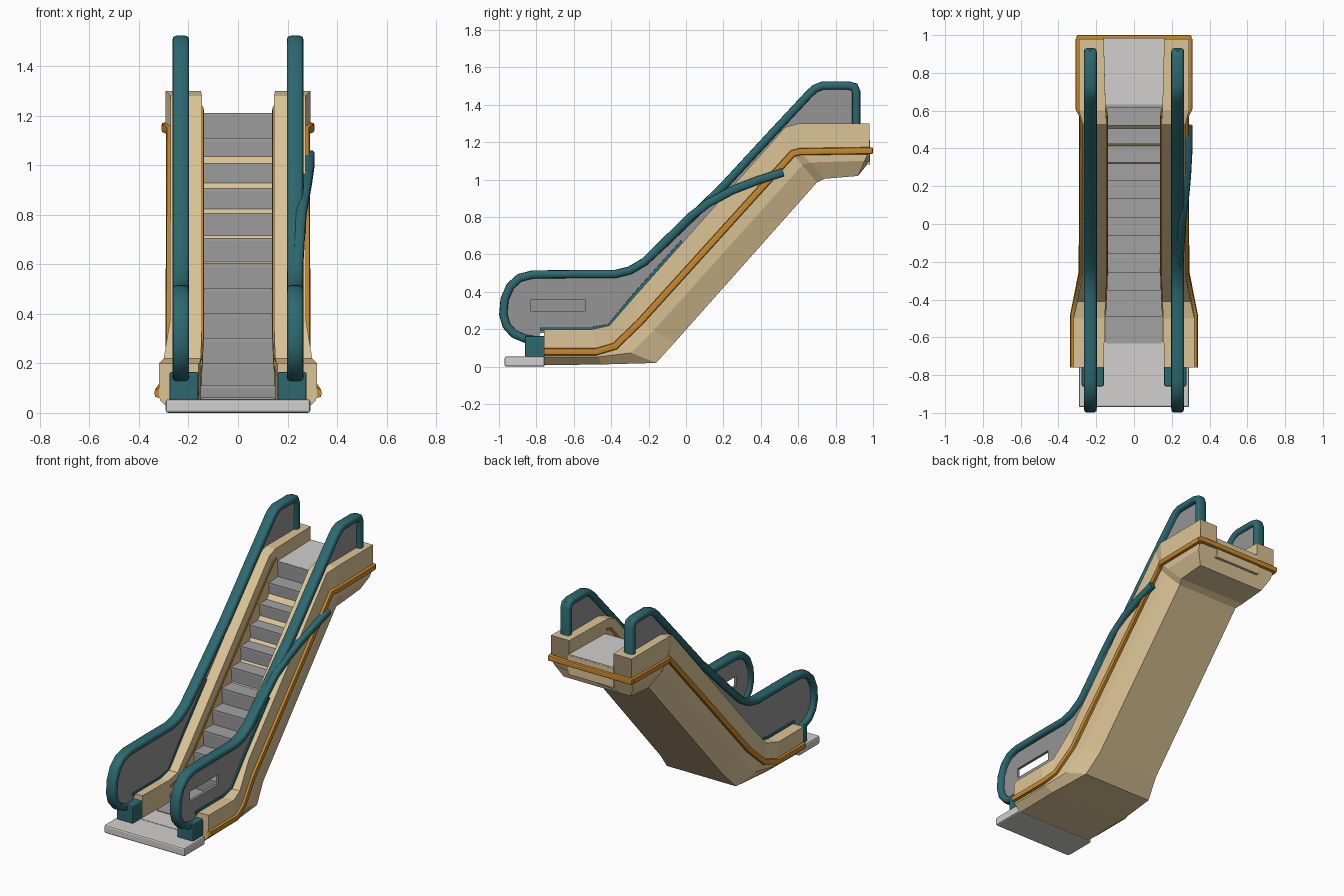
import bpy, bmesh, math
from mathutils import Vector

if "Cube" in bpy.data.objects:
    bpy.data.objects.remove(bpy.data.objects["Cube"])


def material(name, col):
    m = bpy.data.materials.new(name)
    m.diffuse_color = (*col, 1)
    m.use_nodes = True
    m.node_tree.nodes["Principled BSDF"].inputs["Base Color"].default_value = m.diffuse_color
    return m


CREAM = material("cream", (0.72, 0.56, 0.31))
ORANGE = material("orange", (0.58, 0.25, 0.025))
TEAL = material("teal", (0.025, 0.14, 0.16))
GREY = material("step grey", (0.36, 0.36, 0.36))
PANEL = material("panel grey", (0.30, 0.30, 0.30))
LIGHT = material("landing light grey", (0.64, 0.63, 0.61))


def make(name, verts, faces, mat, smooth=False):
    me = bpy.data.meshes.new(name)
    me.from_pydata([tuple(v) for v in verts], [], faces)
    bm = bmesh.new()
    bm.from_mesh(me)
    bmesh.ops.recalc_face_normals(bm, faces=bm.faces)
    bm.to_mesh(me)
    bm.free()
    ob = bpy.data.objects.new(name, me)
    bpy.context.collection.objects.link(ob)
    me.materials.append(mat)
    if smooth:
        bpy.ops.object.select_all(action='DESELECT')
        ob.select_set(True)
        bpy.context.view_layer.objects.active = ob
        bpy.ops.object.shade_smooth_by_angle(angle=math.radians(50))
    return ob


def loft(name, rings, mat, smooth=False):
    """Join equal closed rings with quads and cap both ends."""
    n = len(rings[0])
    faces = [(a * n + i, a * n + (i + 1) % n, (a + 1) * n + (i + 1) % n, (a + 1) * n + i)
             for a in range(len(rings) - 1) for i in range(n)]
    faces += [tuple(range(n)), tuple(range((len(rings) - 1) * n, len(rings) * n))]
    return make(name, [v for r in rings for v in r], faces, mat, smooth)


def prism(name, yz, x0, x1, mat):
    return loft(name, [[(x, y, z) for y, z in yz] for x in (x0, x1)], mat)


def box(name, x0, x1, y0, y1, z0, z1, mat, bevel=0.0):
    ob = prism(name, [(y0, z0), (y1, z0), (y1, z1), (y0, z1)], x0, x1, mat)
    if bevel:
        m = ob.modifiers.new("soft_edges", 'BEVEL')
        m.width, m.segments = bevel, 2
    return ob


def sweep(name, path, rx, rn, mat, n=12):
    """Sweep a soft rectangle (rx across x, rn across the path) along points."""
    pts = [Vector(p) for p in path]
    rings = []
    for i, p in enumerate(pts):
        a = (p - pts[i - 1]) if i else (pts[1] - p)
        b = (pts[i + 1] - p) if i < len(pts) - 1 else a
        a, b = Vector((0, a.y, a.z)).normalized(), Vector((0, b.y, b.z)).normalized()
        t = (a + b).normalized()
        nrm = Vector((0, -t.z, t.y)) / max(0.6, t.dot(a))
        ring = []
        for k in range(n):
            c, s = math.cos(math.tau * k / n), math.sin(math.tau * k / n)
            u = math.copysign(abs(c) ** 0.6, c) * rx
            v = math.copysign(abs(s) ** 0.6, s) * rn
            ring.append(p + Vector((u, 0, 0)) + nrm * v)
        rings.append(ring)
    return loft(name, rings, mat, True)


# Truss body: stations of top, trim and bottom points with half width and inner width
TOP = [(-.76, .20), (-.50, .20), (-.41, .22), (-.28, .37), (.53, 1.28), (.60, 1.30), (.98, 1.30)]
TRIM = [(-.76, .08), (-.48, .08), (-.38, .11), (-.25, .235), (.57, 1.14), (.61, 1.15), (.98, 1.155)]
BOT = [(-.76, .008), (-.45, .012), (-.16, .02), (-.06, .13), (.70, .985), (.74, 1.005), (.92, 1.02)]
WIDTH = [.32, .32, .30, .275, .272, .292, .292]
INNER = [.16, .155, .15, .145, .145, .15, .16]
rings = []
for t, m, b, w, i in zip(TOP, TRIM, BOT, WIDTH, INNER):
    low = (b[0] * .4 + m[0] * .6, b[1] * .4 + m[1] * .6)
    half = [(w - .05, *b), (w - .005, *low), (w, *m), (w, *t), (i, *t), (i, m[0], m[1] - .06)]
    rings.append(half + [(-x, y, z) for x, y, z in reversed(half)])
loft("truss_body", rings, CREAM)
box("upper_end_plate", -.165, .165, .965, .985, 1.08, 1.205, CREAM)

# Stairs: riser positions and tread heights
ris_y = [-.62, -.48, -.34] + [-.245 + .0972 * k for k in range(10)]
ris_z = [.06, .11, .20] + [.30 + .1011 * k for k in range(10)]
stair = [(-.66, .03)]
prev = .045
for y, z in zip(ris_y, ris_z):
    stair += [(y, prev), (y - .008, z)]
    prev = z
stair += [(.70, 1.208), (.70, 1.10), (.60, 1.07), (-.25, .15), (-.38, .03)]
prism("steps", stair, -.152, .152, GREY)
box("upper_landing", -.165, .165, .632, .984, 1.10, 1.212, LIGHT)
for z0, y0 in zip(ris_z, ris_y):          # tread nosings
    box("step_nosing", -.145, .145, y0 - .012, y0 + .006, z0 - .012, z0 + .002, GREY)

# Lower landing plate, with a tongue running in between the walls
box("lower_landing", -.292, .292, -.97, -.755, 0, .055, LIGHT, .01)
box("lower_landing_tongue", -.16, .16, -.78, -.62, .01, .057, LIGHT)

# Orange trim across the back
box("trim_back", -.305, .305, .972, 1.0, 1.137, 1.173, ORANGE, .008)

RAIL = [(-.79, .14), (-.86, .15), (-.92, .175), (-.96, .22), (-.977, .28), (-.97, .36),
        (-.94, .43), (-.89, .475), (-.82, .493), (-.6, .495), (-.38, .495), (-.30, .515),
        (-.22, .562), (-.12, .655), (0, .77), (.2, .965), (.45, 1.235), (.66, 1.46),
        (.69, 1.487), (.73, 1.503), (.87, 1.503), (.90, 1.495), (.91, 1.47), (.91, 1.28)]
BASE = [(.53, 1.27), (-.28, .36), (-.41, .20), (-.50, .19), (-.78, .18)]

panels = {}
for side, s in (("left", -1), ("right", 1)):
    # Side trim follows the body width
    sweep("trim_" + side, [(s * w, *p) for w, p in zip(WIDTH, TRIM)], .018, .019, ORANGE, 8)
    # Thin orange line along the inner skirt
    sweep("skirt_line_" + side, [(s * (i - .002), y, z + .075 if z < 1.1 else z + .085)
          for i, (y, z) in zip(INNER[1:6], TRIM[1:6])], .005, .008, ORANGE, 6)
    # Moving handrail
    sweep("handrail_" + side, [(s * .231, y, z) for y, z in RAIL], .034, .022, TEAL)
    # Balustrade panel
    panels[side] = prism("balustrade_panel_" + side, RAIL + BASE, s * .217, s * .235, PANEL)
    # Seam strip at the foot of the panel
    sweep("panel_seam_" + side, [(s * .228, y, z + .012) for y, z in
          [(-.02, .655), (-.28, .365), (-.41, .205), (-.50, .19), (-.78, .19)]],
          .018, .012, TEAL, 8)
    # Newel foot
    x0, x1 = sorted((s * .16, s * .277))
    box("newel_foot_" + side, x0, x1, -.86, -.75, .05, .165, TEAL, .008)

# Side branch of the right handrail
sweep("handrail_branch", [(.24, -.22, .562), (.248, -.08, .70), (.255, .02, .80), (.268, .12, .875),
      (.28, .25, .945), (.287, .38, .995), (.288, .52, 1.04)], .022, .022, TEAL)

# Opening in the right panel
cutter = box("panel_opening_cutter", .19, .26, -.83, -.54, .295, .36, PANEL)
cutter.hide_render = True
cutter.hide_viewport = True
cut = panels["right"].modifiers.new("opening", 'BOOLEAN')
cut.operation, cut.object, cut.solver = 'DIFFERENCE', cutter, 'EXACT'
